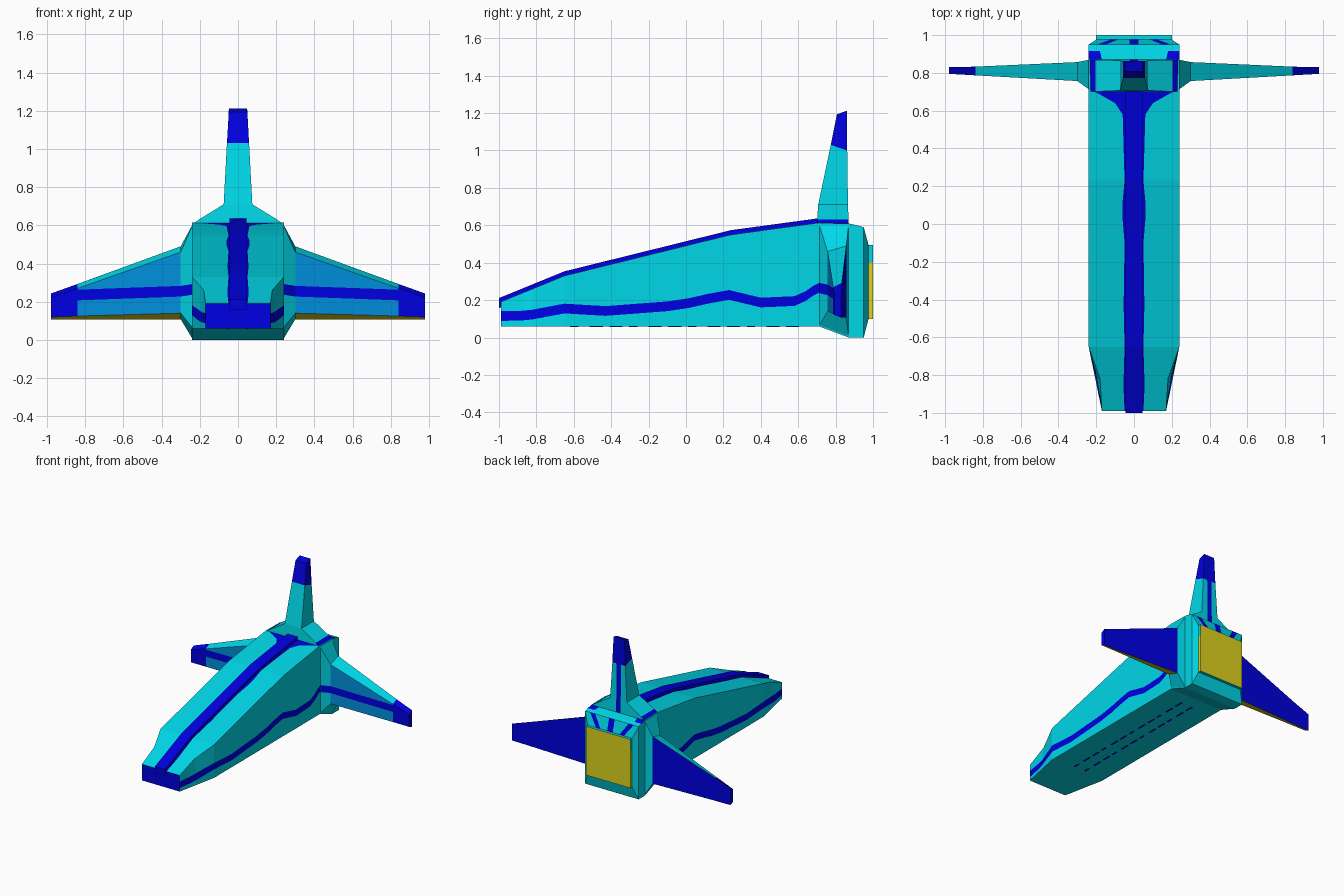
import bpy, bmesh

if "Cube" in bpy.data.objects:
    bpy.data.objects.remove(bpy.data.objects["Cube"])


def colour(name, rgb):
    m = bpy.data.materials.new(name)
    m.diffuse_color = (*rgb, 1)
    m.use_nodes = True
    m.node_tree.nodes["Principled BSDF"].inputs["Base Color"].default_value = m.diffuse_color
    return m


MATS = [colour("cyan", (0.0, 0.68, 0.80)),
        colour("deep_blue", (0.0, 0.0, 0.76)),
        colour("mid_blue", (0.0, 0.28, 0.72)),
        colour("yellow", (0.72, 0.65, 0.012))]
CYAN, BLUE, MID, YELLOW = range(4)


def loft(name, rings, rule, first=CYAN, last=CYAN):
    """Skin equal-sized rings; rule(i, j) colours the face of band i, side j."""
    bm = bmesh.new()
    vs = [[bm.verts.new(p) for p in r] for r in rings]
    n = len(vs[0])
    for i in range(len(vs) - 1):
        for j in range(n):
            k = (j + 1) % n
            f = bm.faces.new((vs[i][j], vs[i][k], vs[i + 1][k], vs[i + 1][j]))
            f.material_index = rule(i, j)
    bm.faces.new(vs[0]).material_index = first
    bm.faces.new(vs[-1]).material_index = last
    bmesh.ops.recalc_face_normals(bm, faces=bm.faces)
    me = bpy.data.meshes.new(name)
    bm.to_mesh(me)
    bm.free()
    for m in MATS:
        me.materials.append(m)
    ob = bpy.data.objects.new(name, me)
    bpy.context.collection.objects.link(ob)
    return ob


def interp(table, y):
    for (a, u), (b, v) in zip(table, table[1:]):
        if y <= b:
            return u + (v - u) * (y - a) / (b - a)
    return table[-1][1]


def mirrored(half, y):
    """Ring in the xz plane from its right half."""
    return [(x, y, z) for x, z in half] + [(-x, y, z) for x, z in reversed(half)]


TOP = [(-1, 0.187), (-0.65, 0.33), (0.24, 0.55), (0.72, 0.615)]
LOW_W = [(-0.99, 0.17), (-0.65, 0.24), (0.72, 0.24)]
TOP_W = [(-0.99, 0.17), (-0.82, 0.18), (-0.65, 0.24), (0.72, 0.24)]

# hull: y, side stripe height, half width of the painted top band
stations = [(-0.99, 0.115, 0.05), (-0.88, 0.117, 0.055), (-0.82, 0.123, 0.055),
            (-0.65, 0.155, 0.05), (-0.43, 0.142, 0.055), (-0.1, 0.167, 0.05),
            (0.02, 0.185, 0.06), (0.12, 0.208, 0.06), (0.23, 0.228, 0.05),
            (0.4, 0.187, 0.055), (0.58, 0.195, 0.06), (0.64, 0.222, 0.10),
            (0.68, 0.25, 0.17), (0.715, 0.268, 0.238)]
rings = []
for y, s, wi in stations:
    zt, wb, wt = interp(TOP, y), interp(LOW_W, y), interp(TOP_W, y)
    side = lambda z: (wb + (wt - wb) * (z - 0.06) / (zt - 0.06), z)
    rings.append(mirrored([side(0.06), side(s - 0.026), side(s + 0.026),
                           (wt, zt), (wi, zt)], y))
loft("hull", rings, lambda i, j: BLUE if j in (1, 4, 7) else CYAN, first=BLUE)

# raised spine along the top of the hull
rings = []
for y in (-1, -0.65, 0.24, 0.71):
    z = interp(TOP, y)
    rings.append(mirrored([(0.045, z - 0.03), (0.045, z + 0.024)], y))
loft("spine", rings, lambda i, j: BLUE, BLUE, BLUE)

# two dashed lines painted under the hull
for x in (-0.05, 0.05):
    for k in range(12):
        y = -0.62 + 0.105 * k
        rings = [[(x - 0.006, v, 0.062), (x + 0.006, v, 0.062),
                  (x + 0.006, v, 0.057), (x - 0.006, v, 0.057)]
                 for v in (y, y + (0.07 if k % 3 else 0.045))]
        loft("underside_dash", rings, lambda i, j: BLUE, BLUE, BLUE)

# rear collar: y, half width, bottom, top, painted strip outer and inner edge
rings = []
for y, w, zb, zt, a, b in [(0.71, 0.24, 0.06, 0.612, 0.17, 0.13),
                           (0.87, 0.24, 0, 0.61, 0.17, 0.13),
                           (0.915, 0.24, 0, 0.60, 0.18, 0.14),
                           (0.95, 0.24, 0, 0.59, 0.195, 0.15),
                           (0.976, 0.2, 0.1, 0.495, 0.125, 0.085)]:
    rings.append(mirrored([(w, zb), (w, zt), (a, zt), (b, zt), (0.025, zt)], y))
loft("rear_collar", rings,
     lambda i, j: BLUE if (i == 1 and j in (1, 7)) or (i == 3 and j in (2, 4, 6)) else CYAN)

# engine plate at the back
rings = [mirrored([(0.2, 0.1), (0.2, 0.4), (0.2, 0.495)], y) for y in (0.97, 1.0)]
loft("engine_plate", rings, lambda i, j: YELLOW if j in (0, 4) else CYAN, last=YELLOW)

# wings with flared roots: x, front y, rear y, front/rear bottom, stripe, front/rear top
wing = [(0.235, 0.71, 0.87, 0.06, 0.0, 0.265, 0.61, 0.61),
        (0.30, 0.757, 0.857, 0.14, 0.108, 0.255, 0.46, 0.49),
        (0.84, 0.787, 0.833, 0.125, 0.106, 0.235, 0.27, 0.293),
        (0.98, 0.795, 0.83, 0.12, 0.106, 0.18, 0.222, 0.243)]


def wing_colour(i, j):
    if i == 2:
        return YELLOW if j == 5 else BLUE
    if j == 1:
        return BLUE
    if i == 1:
        return {0: MID, 2: MID, 3: CYAN, 4: BLUE, 5: YELLOW}[j]
    return CYAN


for sx, name in ((1, "right_wing"), (-1, "left_wing")):
    rings = [[(sx * x, f, bf), (sx * x, f, s - 0.028), (sx * x, f, s + 0.028),
              (sx * x, f, tf), (sx * x, r, tr), (sx * x, r, br)]
             for x, f, r, bf, br, s, tf, tr in wing]
    loft(name, rings, wing_colour, last=BLUE)

# upright fin with flared base: z, half width, front y, rear y, front drop
fin = [(0.605, 0.24, 0.70, 0.87, 0), (0.63, 0.205, 0.701, 0.869, 0),
       (0.71, 0.075, 0.707, 0.866, 0), (1.0, 0.058, 0.774, 0.862, -0.03),
       (1.212, 0.048, 0.807, 0.86, 0.018)]
rings = [[(-w, f, z - d), (w, f, z - d), (w, r, z), (0.02, r, z), (-0.02, r, z), (-w, r, z)]
         for z, w, f, r, d in fin]
loft("fin", rings,
     lambda i, j: BLUE if i == 3 or j == 3 or (i == 0 and j in (1, 5)) else CYAN,
     last=BLUE)
